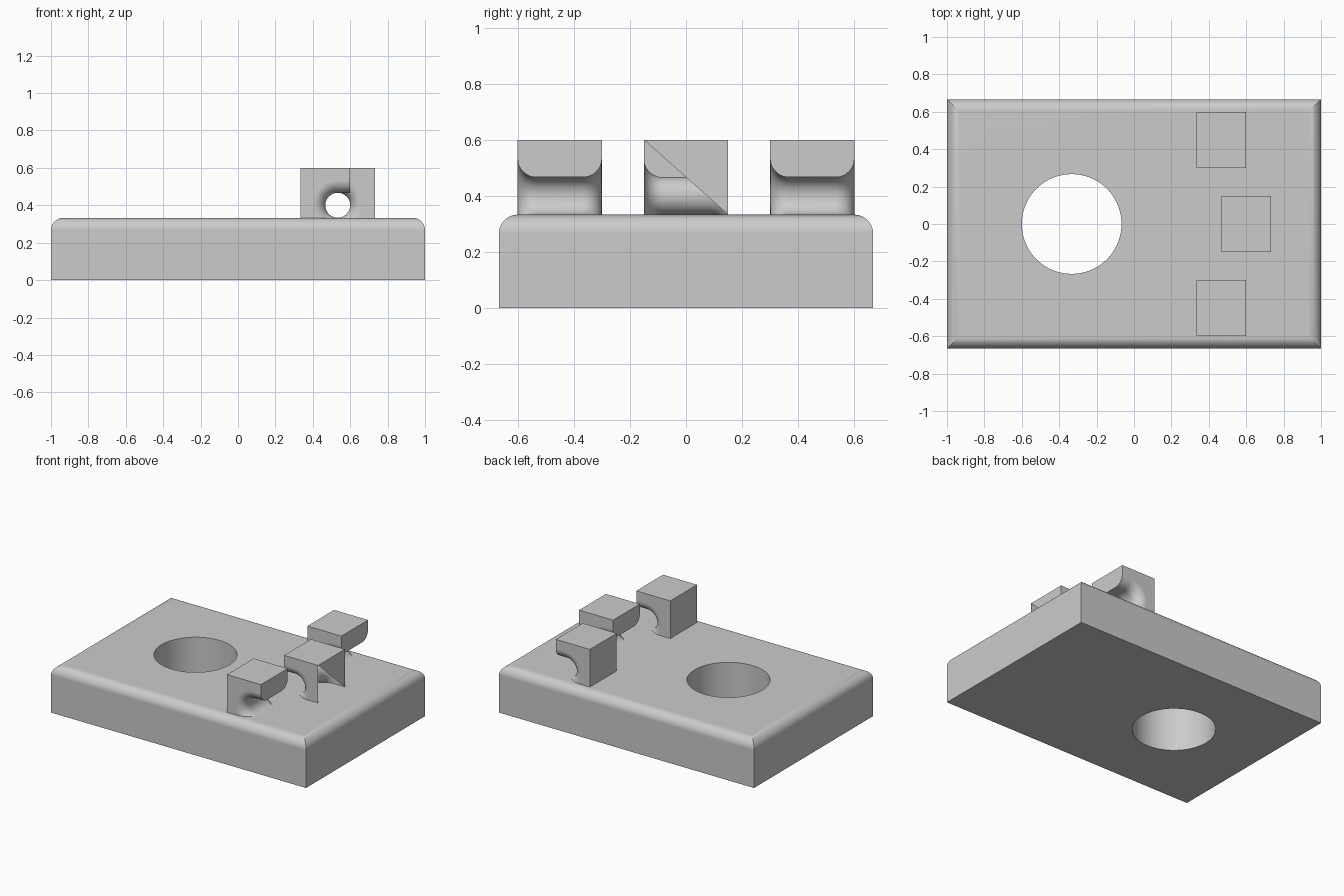
import bpy, bmesh, math

if "Cube" in bpy.data.objects:
    bpy.data.objects.remove(bpy.data.objects["Cube"], do_unlink=True)

TOP = 1 / 3       # upper surface of the base
R = 1 / 15        # edge rounding and channel radius
STEPS = 10

grey = bpy.data.materials.new("plain grey")
grey.use_nodes = True
grey.diffuse_color = (0.6, 0.6, 0.6, 1)
for node in grey.node_tree.nodes:
    if node.type == 'BSDF_PRINCIPLED':
        node.inputs["Base Color"].default_value = (0.6, 0.6, 0.6, 1)


def finish(bm, name):
    bmesh.ops.recalc_face_normals(bm, faces=bm.faces)
    mesh = bpy.data.meshes.new(name)
    bm.to_mesh(mesh)
    bm.free()
    obj = bpy.data.objects.new(name, mesh)
    bpy.context.collection.objects.link(obj)
    mesh.materials.append(grey)
    bpy.ops.object.select_all(action='DESELECT')
    obj.select_set(True)
    bpy.context.view_layer.objects.active = obj
    bpy.ops.object.shade_smooth_by_angle(angle=math.radians(30))
    soft = obj.modifiers.new("flat face normals", 'WEIGHTED_NORMAL')
    soft.keep_sharp = True
    return obj


def ring(bm, points):
    return [bm.verts.new(p) for p in points]


def loft(bm, a, b):
    n = len(a)
    for i in range(n):
        j = (i + 1) % n
        bm.faces.new((a[i], a[j], b[j], b[i]))


def fill_between(bm, outer, inner):
    edges = []
    for loop in (outer, inner):
        for i, v in enumerate(loop):
            edges.append(bm.edges.get((v, loop[i - 1])))
    bmesh.ops.triangle_fill(bm, edges=edges, use_beauty=True)


def build_base():
    bm = bmesh.new()
    hx, hy = 1, 2 / 3

    def rectangle(inset, z):
        x, y = hx - inset, hy - inset
        return ring(bm, [(-x, -y, z), (x, -y, z), (x, y, z), (-x, y, z)])

    # Straight sides, then a mitred round along the upper edges
    rings = [rectangle(0, 0)]
    for i in range(STEPS + 1):
        a = math.pi / 2 * i / STEPS
        rings.append(rectangle(R * (1 - math.cos(a)), TOP - R + R * math.sin(a)))
    for a, b in zip(rings, rings[1:]):
        loft(bm, a, b)
    # Round through hole
    count, radius = 72, 4 * R
    angles = [math.tau * i / count for i in range(count)]
    low, high = [ring(bm, [(-TOP + radius * math.cos(a), radius * math.sin(a), z)
                           for a in angles]) for z in (0, TOP)]
    loft(bm, low, high)
    fill_between(bm, rings[0], low)
    fill_between(bm, rings[-1], high)
    return finish(bm, "base_plate")


def build_hook(name, y0, y1, side, open_back=False):
    """Block with a side-open channel along y, flared at both ends."""
    bm = bmesh.new()
    axis_x, axis_z, height = 8 * R, TOP + R, 9 * R
    # Stations along the channel with the flare at each
    flare = []
    for i in range(STEPS + 1):
        a = math.pi / 2 * i / STEPS
        flare.append((R * (1 - math.cos(a)), R * (1 - math.sin(a))))
    stations = [(y0 + t, d) for t, d in flare]
    stations += [(y1 - t, d) for t, d in reversed(flare)]

    rings = []
    for y, d in stations:
        r = R + d
        section = [(R, height), (-3 * R, height), (-3 * R, TOP)]
        end = math.pi + math.asin(R / r)
        for i in range(25):
            a = end + (math.pi / 2 - end) * i / 24
            section.append((r * math.cos(a), axis_z + r * math.sin(a)))
        section.append((R, axis_z + r))
        rings.append(ring(bm, [(axis_x + side * x, y, z) for x, z in section]))

    n = len(rings[0])
    for a, b in zip(rings, rings[1:]):
        for i in range(n):
            # The underside sits on the base; one block lacks half its back
            if i == 2 or (i == 1 and open_back):
                continue
            j = (i + 1) % n
            bm.faces.new((a[i], a[j], b[j], b[i]))
    for r in (rings[0], rings[-1]):
        bm.faces.new(r)
    if open_back:
        bm.faces.new((rings[0][1], rings[-1][1], rings[-1][2]))
    return finish(bm, name)


build_base()
build_hook("front_hook", -0.6, -0.3, 1)
build_hook("back_hook", 0.3, 0.6, 1)
build_hook("middle_hook", -0.15, 0.15, -1, open_back=True)
